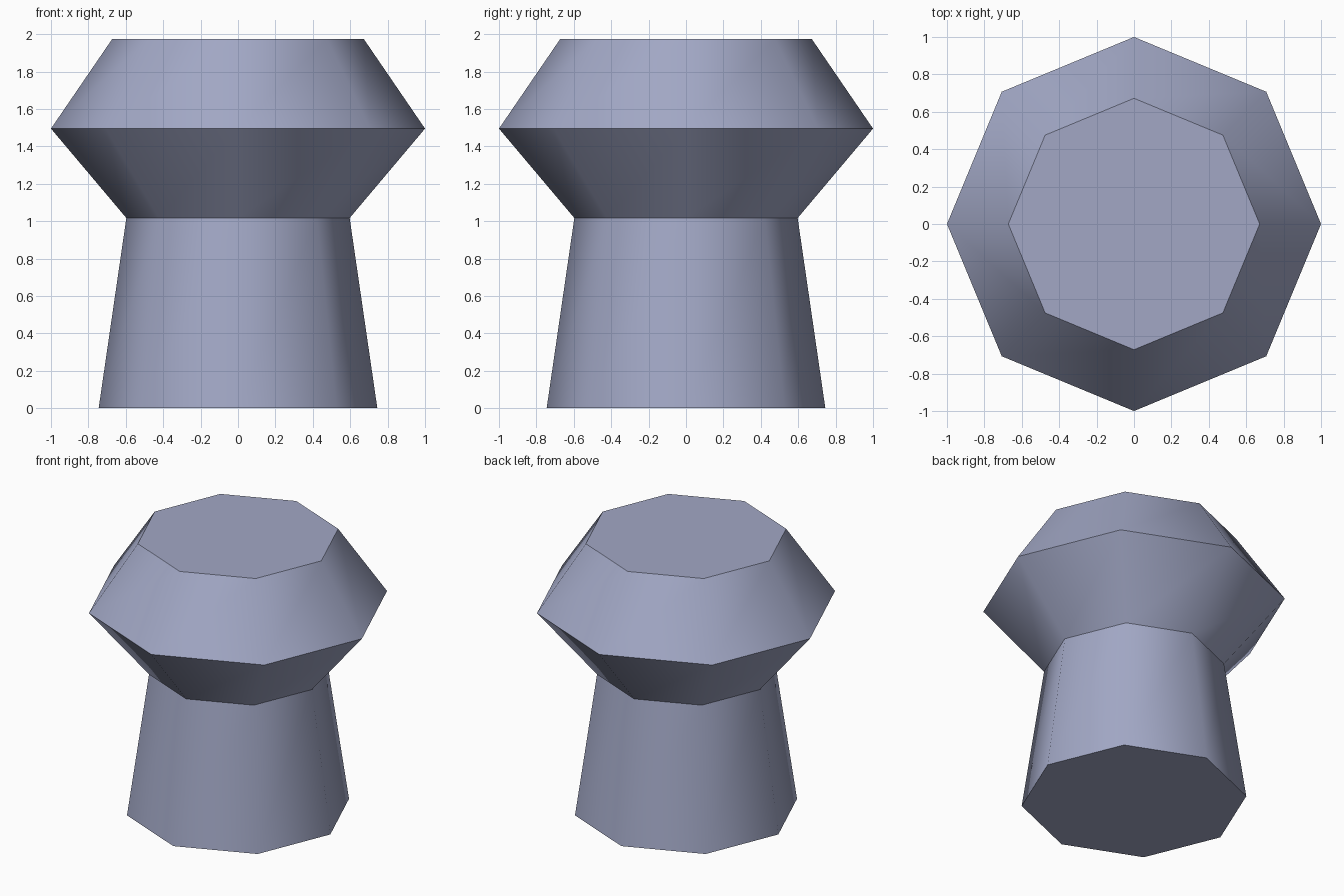
import bpy, bmesh, math

if "Cube" in bpy.data.objects:
    bpy.data.objects.remove(bpy.data.objects["Cube"])

SIDES = 8
PROFILE = [(0.745, 0.0), (0.597, 1.017), (1.0, 1.495), (0.672, 1.975)]  # radius, height

mat = bpy.data.materials.new("slate blue")
mat.diffuse_color = (0.36, 0.39, 0.56, 1)
mat.use_nodes = True
mat.node_tree.nodes["Principled BSDF"].inputs["Base Color"].default_value = mat.diffuse_color

# Octagonal rings stacked along the profile
bm = bmesh.new()
rings = []
for r, z in PROFILE:
    rings.append([bm.verts.new((r * math.cos(i * math.tau / SIDES),
                                r * math.sin(i * math.tau / SIDES), z))
                  for i in range(SIDES)])

# Side walls, smooth around the body
for low, high in zip(rings, rings[1:]):
    for i in range(SIDES):
        j = (i + 1) % SIDES
        bm.faces.new((low[i], low[j], high[j], high[i])).smooth = True

# Flat caps
bm.faces.new(rings[0][::-1])
bm.faces.new(rings[-1])

# Every horizontal ring is a crisp edge
for e in bm.edges:
    if abs(e.verts[0].co.z - e.verts[1].co.z) < 1e-4:
        e.smooth = False

mesh = bpy.data.meshes.new("pedestal_knob")
bm.to_mesh(mesh)
bm.free()
mesh.materials.append(mat)
obj = bpy.data.objects.new("pedestal_knob", mesh)
bpy.context.collection.objects.link(obj)
